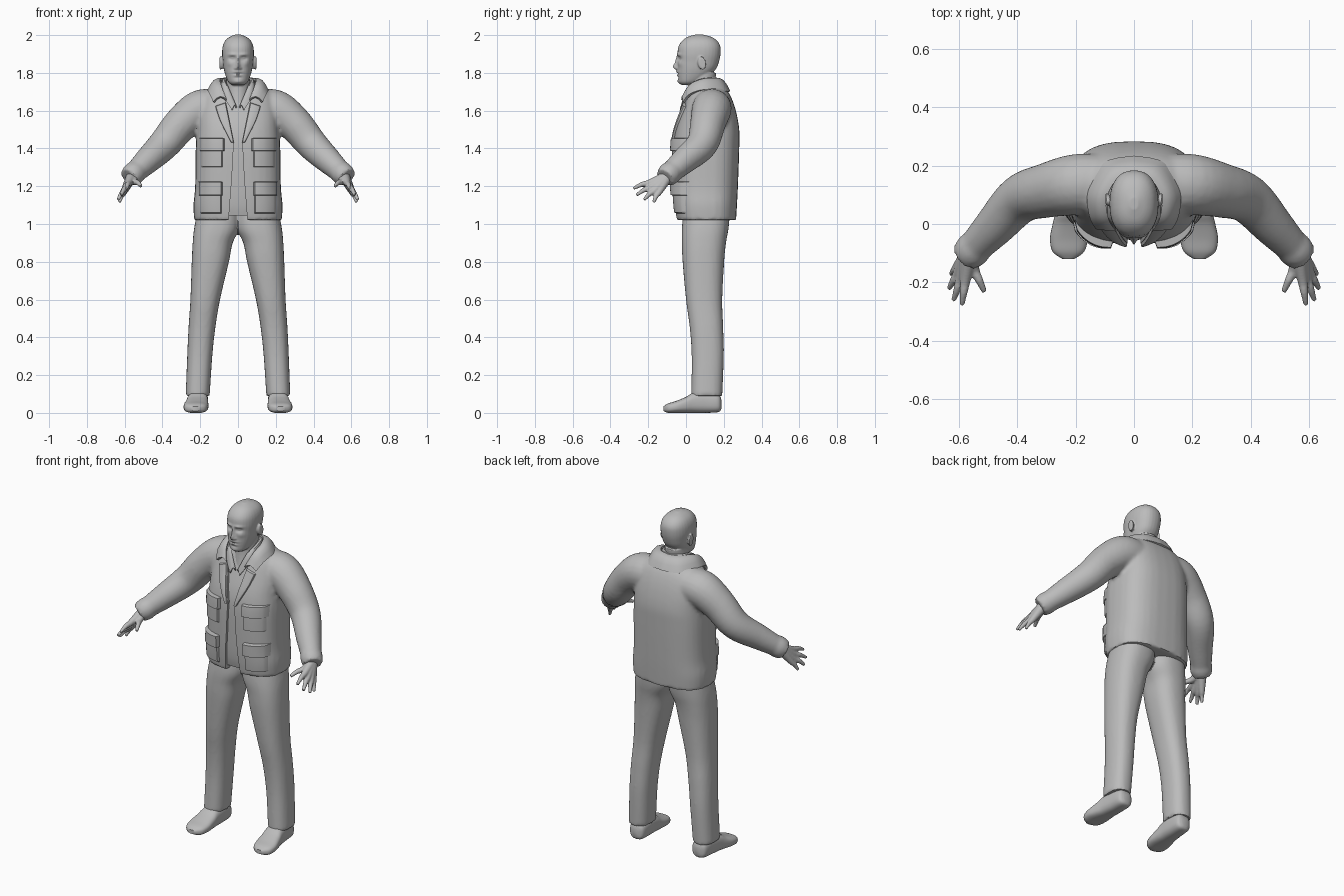
import bpy, bmesh, math
from mathutils import Vector
from mathutils.bvhtree import BVHTree

if "Cube" in bpy.data.objects:
    bpy.data.objects.remove(bpy.data.objects["Cube"])

GREY = (0.5, 0.5, 0.5, 1)
grey = bpy.data.materials.new("plain_grey")
grey.use_nodes = True
grey.diffuse_color = GREY
grey.node_tree.nodes["Principled BSDF"].inputs["Base Color"].default_value = GREY


def spline(rows, steps=5):
    """Smoothly resample a list of equal-length rows."""
    out = []
    for i in range(len(rows) - 1):
        a, b, c, d = (rows[max(i - 1, 0)], rows[i], rows[i + 1], rows[min(i + 2, len(rows) - 1)])
        for k in range(steps):
            t = k / steps
            out.append([0.5 * (2 * q + (r - p) * t + (2 * p - 5 * q + 4 * r - s) * t ** 2
                               + (3 * q - p - 3 * r + s) * t ** 3) for p, q, r, s in zip(a, b, c, d)])
    return out + [list(rows[-1])]


def ring(centre, u, v, power=2.0, n=32):
    pts = []
    for i in range(n):
        a = 2 * math.pi * i / n
        c, s = math.cos(a), math.sin(a)
        pts.append(Vector(centre) + Vector(u) * math.copysign(abs(c) ** (2 / power), c)
                   + Vector(v) * math.copysign(abs(s) ** (2 / power), s))
    return pts


def loft(bm, rings, closed=True):
    """Skin a list of rings; closed rings get end caps."""
    rows = [[bm.verts.new(p) for p in r] for r in rings]
    n = len(rows[0])
    for a, b in zip(rows, rows[1:]):
        for i in range(n if closed else n - 1):
            j = (i + 1) % n
            bm.faces.new((a[i], a[j], b[j], b[i]))
    if closed:
        bm.faces.new(rows[0])
        bm.faces.new(rows[-1])


def tube(bm, path, side=1):
    """Round limb through rows of x, y, z, radius."""
    rows = spline(path)
    pts = [Vector((side * r[0], r[1], r[2])) for r in rows]
    rings = []
    for i, p in enumerate(pts):
        d = pts[min(i + 1, len(pts) - 1)] - pts[max(i - 1, 0)]
        q = d.to_track_quat('Z', 'Y')
        r = rows[i][3]
        rings.append(ring(p, q @ Vector((r, 0, 0)), q @ Vector((0, r, 0)), n=20))
    loft(bm, rings)


def stack(bm, rows, side=1, power=2.4):
    """Upright form through rows of z, x min, x max, y front, y back."""
    loft(bm, [ring((side * (a + b) / 2, (f + k) / 2, z), ((b - a) / 2, 0, 0), (0, (k - f) / 2, 0), power)
              for z, a, b, f, k in spline(rows)])


def bake(ob):
    mesh = bpy.data.meshes.new_from_object(ob.evaluated_get(bpy.context.evaluated_depsgraph_get()))
    ob.modifiers.clear()
    ob.data = mesh


def shade(ob, angle=40):
    bpy.ops.object.select_all(action='DESELECT')
    ob.select_set(True)
    bpy.context.view_layer.objects.active = ob
    bpy.ops.object.shade_smooth_by_angle(angle=math.radians(angle))


def finish(name, bm, voxel=0, solid=0, relax=4):
    bmesh.ops.recalc_face_normals(bm, faces=bm.faces)
    mesh = bpy.data.meshes.new(name)
    bm.to_mesh(mesh)
    bm.free()
    mesh.materials.append(grey)
    ob = bpy.data.objects.new(name, mesh)
    bpy.context.collection.objects.link(ob)
    if voxel:
        m = ob.modifiers.new("fuse", 'REMESH')
        m.mode, m.voxel_size = 'VOXEL', voxel
        m = ob.modifiers.new("relax", 'SMOOTH')
        m.factor, m.iterations = 0.5, relax
    if solid:
        m = ob.modifiers.new("thickness", 'SOLIDIFY')
        m.thickness, m.offset = solid, 0
    bake(ob)
    if not ob.data.materials:
        ob.data.materials.append(grey)
    shade(ob)
    return ob


# Jacket body and sleeves, fused into one skin
TORSO = [(1.02, .232, -.05, .265), (1.1, .236, -.06, .27), (1.2, .227, -.066, .275), (1.4, .224, -.068, .282),
         (1.5, .217, -.055, .282), (1.6, .21, -.022, .264), (1.68, .185, .008, .235), (1.73, .125, .03, .20),
         (1.75, .08, .045, .175)]
SLEEVE = [(.1, .14, 1.61, .1), (.2, .135, 1.605, .105), (.3, .115, 1.53, .094), (.39, .085, 1.423, .084),
          (.48, -.01, 1.335, .07), (.565, -.1, 1.255, .053)]
CUFF = [(.535, -.068, 1.283, .058), (.555, -.09, 1.265, .062), (.578, -.112, 1.245, .054)]
bm = bmesh.new()
stack(bm, [(z, -w, w, f, b) for z, w, f, b in TORSO], power=2.7)
for s in (1, -1):
    tube(bm, SLEEVE, s)
    tube(bm, CUFF, s)
jacket = finish("jacket", bm, voxel=.011)
surface = BVHTree.FromPolygons([v.co for v in jacket.data.vertices], [p.vertices for p in jacket.data.polygons])

# Open front of the jacket
bm = bmesh.new()
edge = [(.075, 1.85), (.07, 1.68), (.022, 1.44), (.032, 1.25), (.055, .95)]
outline = edge + [(-x, z) for x, z in reversed(edge)]
loft(bm, [[Vector((x, y, z)) for x, z in outline] for y in (-.5, .07)])
cutter = finish("opening_cutter", bm)
m = jacket.modifiers.new("opening", 'BOOLEAN')
m.object, m.operation, m.solver = cutter, 'DIFFERENCE', 'EXACT'
bake(jacket)
bpy.data.objects.remove(cutter)
shade(jacket)

# Shirt inside the jacket
bm = bmesh.new()
stack(bm, [(max(z, 1.045), -w + .02, w - .02, f + .014, b - .03) for z, w, f, b in TORSO[:-1]], power=2.7)
finish("shirt", bm)


def patch(name, inner, outer, lift, side, n=14):
    """Raised cloth piece lying on the jacket front, between two x-z edges."""
    bm = bmesh.new()
    a, b = spline(inner, n), spline(outer, n)
    rows = []
    for j, (p, q) in enumerate(zip(a, b)):
        row = []
        for i in range(n + 1):
            t = i / n
            x, z = side * (p[0] + (q[0] - p[0]) * t), p[1] + (q[1] - p[1]) * t
            hit = surface.ray_cast(Vector((x, -1, z)), Vector((0, 1, 0)))[0]
            rim = i in (0, n) or j in (0, len(a) - 1)
            puff = 0.75 + 0.25 * math.sin(math.pi * t)
            row.append(Vector((x, (hit.y if hit else 0) + (.006 if rim else -lift * puff), z)))
        rows.append(row)
    loft(bm, rows, closed=False)
    # Face the cloth outward
    ob = finish(name, bm)
    if sum(p.normal.y for p in ob.data.polygons) > 0:
        ob.data.flip_normals()


# Collar strip swept round the neck, from the nape to the throat
def collar(name, inner, outer, thick):
    bm = bmesh.new()
    for s in (1, -1):
        rows = []
        for p, q in zip(spline(inner), spline(outer)):
            p, q = Vector((s * p[0], *p[1:])), Vector((s * q[0], *q[1:]))
            rows.append([p.lerp(q, t) + Vector((0, 0, .022 * math.sin(math.pi * t))) for t in (0, .25, .5, .75, 1)])
        loft(bm, rows, closed=False)
    bmesh.ops.remove_doubles(bm, verts=bm.verts, dist=.0005)
    finish(name, bm, solid=thick)


collar("jacket_collar",
       [(0, .165, 1.765), (.06, .15, 1.768), (.095, .085, 1.76), (.088, .02, 1.725), (.062, -.02, 1.655)],
       [(0, .228, 1.7), (.1, .205, 1.7), (.152, .11, 1.71), (.148, .03, 1.69), (.128, -.012, 1.645)], .014)
collar("shirt_collar",
       [(0, .145, 1.765), (.05, .125, 1.765), (.068, .07, 1.755), (.05, .012, 1.715), (.008, -.012, 1.615)],
       [(0, .17, 1.73), (.07, .15, 1.73), (.092, .07, 1.72), (.08, .005, 1.68), (.03, -.03, 1.6)], .008)

# Lapels, pockets and flaps
for s, tag in ((1, "left"), (-1, "right")):
    patch(tag + "_lapel", [(.064, 1.645), (.045, 1.55), (.022, 1.43)],
          [(.122, 1.625), (.095, 1.545), (.036, 1.43)], .014, s)
    for part, x0, x1, z0, z1, lift in (("chest_pocket", .08, .198, 1.3, 1.41, .014),
                                       ("chest_flap", .07, .205, 1.385, 1.455, .026),
                                       ("hip_pocket", .085, .205, 1.055, 1.19, .016),
                                       ("hip_flap", .08, .212, 1.15, 1.225, .03)):
        patch(f"{tag}_{part}", [(x0, z0), (x0, z1)], [(x1, z0), (x1, z1)], lift, s)

# Trousers
LEG = [(1.09, -.01, .21, -.01, .235), (.98, -.008, .232, -.022, .226), (.9, .028, .24, -.022, .212),
       (.8, .048, .245, -.018, .202), (.6, .095, .252, 0, .192), (.45, .12, .262, .02, .197),
       (.3, .136, .269, .03, .2), (.09, .15, .277, .028, .192)]
bm = bmesh.new()
for s in (1, -1):
    stack(bm, LEG, s)
finish("trousers", bm, voxel=.01)

# Shoes, rows of y, centre x, half width, bottom, top
SHOE = [(.187, .208, .02, .02, .07), (.17, .208, .045, .004, .1), (.1, .21, .052, 0, .115), (.04, .214, .056, 0, .108),
        (0, .218, .061, 0, .085), (-.05, .223, .065, 0, .064), (-.095, .225, .054, 0, .05), (-.12, .225, .02, .01, .034)]
for s, tag in ((1, "left"), (-1, "right")):
    bm = bmesh.new()
    loft(bm, [ring((s * x, y, (lo + hi) / 2), (w, 0, 0), (0, 0, (hi - lo) / 2), 2.7)
              for y, x, w, lo, hi in spline(SHOE)])
    finish(tag + "_shoe", bm)

# Hands: every finger runs from the wrist, overlapping into a palm
WRIST = (.562, -.095, 1.255, .03)
FINGERS = [((.578, -.192, 1.218, .018), (.59, -.278, 1.188, .008)),
           ((.592, -.182, 1.195, .018), (.619, -.262, 1.153, .008)),
           ((.602, -.165, 1.178, .018), (.635, -.222, 1.128, .008)),
           ((.603, -.142, 1.17, .017), (.628, -.172, 1.115, .008)),
           ((.548, -.155, 1.225, .018), (.513, -.232, 1.2, .009))]
for s, tag in ((1, "left"), (-1, "right")):
    bm = bmesh.new()
    for knuckle, tip in FINGERS:
        middle = [(a + b) / 2 for a, b in zip(knuckle, tip)]
        middle[2] += .006
        tube(bm, [WRIST, knuckle, middle, tip], s)
    finish(tag + "_hand", bm, voxel=.005, relax=2)

# Head, neck and ears
SKULL = [(1.735, .028, -.02, .03), (1.75, .05, -.036, .07), (1.78, .064, -.043, .12), (1.82, .075, -.045, .158),
         (1.86, .08, -.045, .175), (1.9, .084, -.045, .183), (1.94, .081, -.04, .182), (1.97, .068, -.02, .165),
         (1.99, .045, .008, .135), (2.003, .014, .05, .09)]
NECK = [(1.58, .055, -.005, .15), (1.7, .062, .015, .15), (1.8, .06, .02, .16)]
bm = bmesh.new()
stack(bm, [(z, -w, w, f, b) for z, w, f, b in SKULL], power=2.3)
stack(bm, [(z, -w, w, f, b) for z, w, f, b in NECK], power=2)
for s in (1, -1):
    loft(bm, [ring((s * x, .078 + (x - .08) * .5, 1.852), (0, r * .6, 0), (0, -r * .12, r))
              for x, r in ((.07, .022), (.085, .032), (.094, .036), (.098, .028))])
head = finish("head", bm, voxel=.0045, relax=3)

# Face relief: x, z, width, height, outward amount
RELIEF = [(0, 1.832, .011, .016, .022), (0, 1.862, .008, .025, .012), (.013, 1.824, .007, .007, .007),
          (.03, 1.876, .018, .011, -.014), (.03, 1.877, .011, .005, .007), (.03, 1.897, .022, .008, .006),
          (.045, 1.848, .016, .014, .004), (0, 1.806, .026, .006, .006), (0, 1.795, .02, .003, -.005),
          (0, 1.787, .017, .005, .006), (0, 1.774, .02, .004, -.003), (0, 1.752, .024, .013, .007)]
for v in head.data.vertices:
    x, y, z = v.co
    if y < .04 and v.normal.y < 0:
        v.co.y -= sum(a * math.exp(-((abs(x) - cx) / w) ** 2 - ((z - cz) / h) ** 2) for cx, cz, w, h, a in RELIEF)
shade(head, 60)
